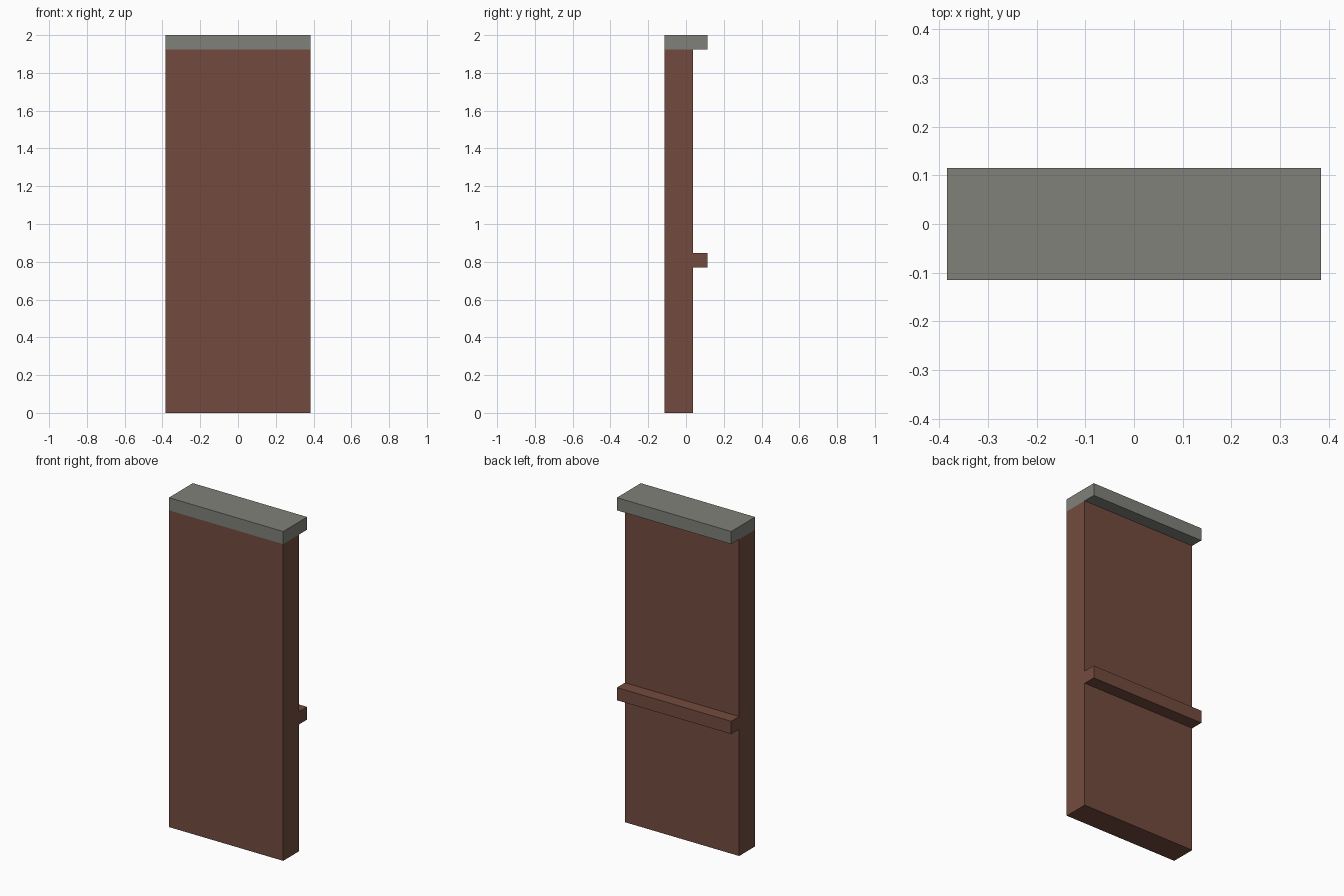
import bpy
import bmesh

cube = bpy.data.objects.get("Cube")
if cube:
    bpy.data.objects.remove(cube, do_unlink=True)


def material(name, color):
    mat = bpy.data.materials.new(name)
    mat.use_nodes = True
    mat.diffuse_color = color
    mat.node_tree.nodes["Principled BSDF"].inputs["Base Color"].default_value = color
    return mat


brick = material("brick brown", (0.171, 0.071, 0.049, 1))
stone = material("stone grey", (0.216, 0.22, 0.195, 1))

HALF_WIDTH = 0.384
FRONT, WALL_BACK, BACK = -0.115, 0.038, 0.115
CAP_BOTTOM, TOP = 1.923, 2.0


def slab(name, y0, y1, z0, z1, mat):
    """Full-width box between two depths and two heights."""
    bm = bmesh.new()
    bmesh.ops.create_cube(bm, size=1)
    bmesh.ops.scale(bm, vec=(2 * HALF_WIDTH, y1 - y0, z1 - z0), verts=bm.verts)
    mesh = bpy.data.meshes.new(name)
    bm.to_mesh(mesh)
    bm.free()
    mesh.materials.append(mat)
    obj = bpy.data.objects.new(name, mesh)
    obj.location = (0, (y0 + y1) / 2, (z0 + z1) / 2)
    bpy.context.collection.objects.link(obj)
    return obj


# Upright wall panel, rear ledge and overhanging coping
slab("wall_panel", FRONT, WALL_BACK, 0, CAP_BOTTOM, brick)
slab("rear_ledge", WALL_BACK, BACK, 0.77, 0.847, brick)
slab("coping", FRONT, BACK, CAP_BOTTOM, TOP, stone)
